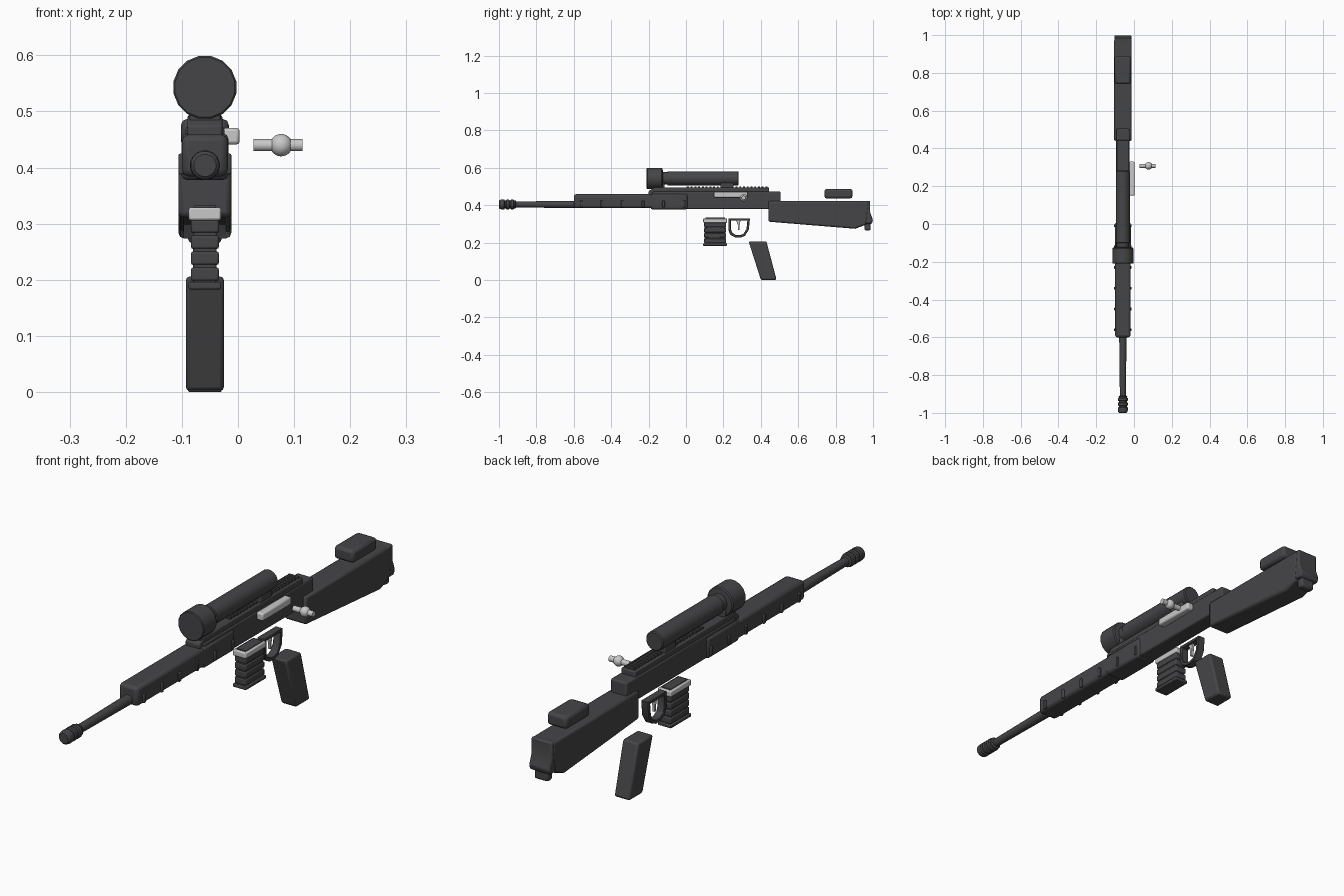
import bpy, bmesh, math
from mathutils import Matrix, Vector

cube = bpy.data.objects.get("Cube")
if cube:
    bpy.data.objects.remove(cube, do_unlink=True)

CX = -0.059  # centre line of the rifle


def material(name, rgb):
    m = bpy.data.materials.new(name)
    m.use_nodes = True
    m.diffuse_color = (*rgb, 1)
    m.node_tree.nodes["Principled BSDF"].inputs["Base Color"].default_value = (*rgb, 1)
    return m


DARK = material("dark gunmetal", (0.06, 0.06, 0.064))
LIGHT = material("light steel", (0.58, 0.58, 0.58))


def finish(name, bm, mat, bevel=0, segments=2):
    bmesh.ops.recalc_face_normals(bm, faces=bm.faces)
    mesh = bpy.data.meshes.new(name)
    bm.to_mesh(mesh)
    bm.free()
    ob = bpy.data.objects.new(name, mesh)
    bpy.context.collection.objects.link(ob)
    mesh.materials.append(mat)
    if bevel:
        mod = ob.modifiers.new("Bevel", "BEVEL")
        mod.width, mod.segments = bevel, segments
    bpy.ops.object.select_all(action="DESELECT")
    ob.select_set(True)
    bpy.context.view_layer.objects.active = ob
    bpy.ops.object.shade_smooth_by_angle(angle=math.radians(30))
    return ob


def box(name, x, y, z, mat=DARK, bevel=0.006, segments=2):
    """Box from (low, high) ranges."""
    bm = bmesh.new()
    bmesh.ops.create_cube(bm, size=1)
    for v in bm.verts:
        v.co = [(r[0] + r[1]) / 2 + c * (r[1] - r[0]) for r, c in zip((x, y, z), v.co)]
    return finish(name, bm, mat, bevel, segments)


def slab(name, half, points, mat=DARK, bevel=0.006):
    """Side profile of (y, z) points, extruded across the width."""
    bm = bmesh.new()
    face = bm.faces.new([bm.verts.new((CX - half, y, z)) for y, z in points])
    new = bmesh.ops.extrude_face_region(bm, geom=[face])["geom"]
    bmesh.ops.translate(bm, vec=(2 * half, 0, 0),
                        verts=[g for g in new if isinstance(g, bmesh.types.BMVert)])
    return finish(name, bm, mat, bevel)


def lathe(name, centre, axis, profile, sides=16, mat=DARK):
    """Turned part: (distance along axis, radius) profile."""
    bm = bmesh.new()
    turn = Vector((0, 0, 1)).rotation_difference(Vector(axis)).to_matrix()
    rings = []
    for d, r in profile:
        rings.append([bm.verts.new(Vector(centre) + turn @ Vector(
            (r * math.cos(2 * math.pi * (i + 0.5) / sides),
             r * math.sin(2 * math.pi * (i + 0.5) / sides), d))) for i in range(sides)])
    for a, b in zip(rings, rings[1:]):
        for i in range(sides):
            j = (i + 1) % sides
            bm.faces.new((a[i], a[j], b[j], b[i]))
    bm.faces.new(rings[0])
    bm.faces.new(rings[-1])
    return finish(name, bm, mat)


def centred(half):
    return (CX - half, CX + half)


# Barrel and ribbed muzzle
lathe("barrel", (CX, 0, 0.404), (0, 1, 0), [(-0.93, 0.016), (-0.58, 0.02)])
muzzle = [(-1.0, 0.02), (-0.995, 0.025)]
for i in range(3):
    y = -0.985 + i * 0.025
    muzzle += [(y, 0.027), (y + 0.013, 0.027), (y + 0.016, 0.022), (y + 0.022, 0.022)]
muzzle += [(-0.912, 0.024), (-0.908, 0.016)]
lathe("muzzle", (CX, 0, 0.404), (0, 1, 0), muzzle)

# Forend with side ribs
box("forend", centred(0.041), (-0.6, 0.0), (0.384, 0.459), bevel=0.012)
box("forend_sleeve", centred(0.042), (-0.19, 0.008), (0.378, 0.461), bevel=0.01)
for side in (-1, 1):
    for i in range(6):
        y = -0.56 + i * 0.11
        x = CX + side * 0.042
        box("forend_rib", (x - 0.005, x + 0.005), (y - 0.007, y + 0.007), (0.388, 0.425), bevel=0.003)

# Receiver and top rail
box("receiver", centred(0.035), (-0.18, 0.505), (0.38, 0.473))
slab("top_rail", 0.031, [(-0.2, 0.455), (0.445, 0.455), (0.445, 0.494), (-0.17, 0.494), (-0.2, 0.475)], bevel=0.004)
for i in range(22):
    y = 0.005 + i * 0.02
    box("rail_tooth", centred(0.022), (y, y + 0.01), (0.49, 0.5), bevel=0)

# Scope and its mounts
lathe("scope", (CX, 0, 0.543), (0, 1, 0),
      [(-0.21, 0.054), (-0.207, 0.057), (-0.13, 0.057), (-0.125, 0.053), (-0.123, 0.034),
       (-0.1, 0.034), (-0.098, 0.038), (0.278, 0.038), (0.282, 0.034)])
for y in (-0.15, 0.22):
    box("scope_mount", centred(0.028), (y - 0.035, y + 0.035), (0.475, 0.52), bevel=0.004)

# Stock, butt plate and cheek rest
slab("stock", 0.047, [(0.44, 0.422), (0.44, 0.312), (0.905, 0.274), (0.965, 0.297), (0.978, 0.422)], bevel=0.009)
slab("butt_plate", 0.045, [(0.93, 0.42), (0.955, 0.3), (0.993, 0.3), (1.0, 0.32), (0.985, 0.36), (0.985, 0.424)])
box("butt_foot", centred(0.03), (0.955, 0.987), (0.265, 0.31), bevel=0.008)
box("cheek_rest", centred(0.043), (0.74, 0.89), (0.436, 0.487), bevel=0.012)

# Magazine: ribbed body with a light top band
box("magazine_core", centred(0.021), (0.1, 0.21), (0.19, 0.31), bevel=0.003)
for i in range(4):
    z = 0.198 + i * 0.0285
    box("magazine_rib", centred(0.025), (0.097, 0.215), (z, z + 0.024), bevel=0.004)
box("magazine_base", centred(0.029), (0.092, 0.219), (0.183, 0.196), bevel=0.003)
box("magazine_band", centred(0.029), (0.092, 0.22), (0.306, 0.329), LIGHT, 0.004)
box("magazine_top", centred(0.02), (0.103, 0.209), (0.325, 0.333), bevel=0.002)

# Trigger guard ring and trigger
outer = [(0.226, 0.33), (0.342, 0.33), (0.336, 0.27), (0.315, 0.236), (0.29, 0.226),
         (0.262, 0.228), (0.236, 0.242), (0.226, 0.27)]
mid = (0.284, 0.282)
bm = bmesh.new()
loops = []
for x, s in ((-0.016, 1), (0.016, 1), (0.016, 0.76), (-0.016, 0.76)):
    loops.append([bm.verts.new((CX + x, mid[0] + (y - mid[0]) * s, mid[1] + (z - mid[1]) * s)) for y, z in outer])
for k in range(4):
    a, b = loops[k], loops[(k + 1) % 4]
    for i in range(len(outer)):
        j = (i + 1) % len(outer)
        bm.faces.new((a[i], a[j], b[j], b[i]))
finish("trigger_guard", bm, DARK, 0.002, 1)
slab("trigger", 0.006, [(0.268, 0.32), (0.292, 0.32), (0.287, 0.295), (0.286, 0.268), (0.277, 0.268), (0.277, 0.295)], LIGHT, 0.002)

# Pistol grip
slab("grip", 0.034, [(0.335, 0.206), (0.43, 0.206), (0.484, 0.002), (0.4, 0.002)], bevel=0.007)
box("grip_base", centred(0.03), (0.402, 0.48), (0, 0.012), bevel=0.003)

# Bolt slide and separate bolt handle
box("bolt_slide", (-0.027, 0.003), (0.15, 0.33), (0.441, 0.471), LIGHT, 0.006)
handle_centre = (0.077, 0.308, 0.44)
lathe("bolt_handle", handle_centre, (1, 0, 0), [(-0.049, 0.011), (0.038, 0.011)], 16, LIGHT)
bm = bmesh.new()
bmesh.ops.create_uvsphere(bm, u_segments=16, v_segments=12, radius=0.02, matrix=Matrix.Translation(handle_centre))
finish("bolt_knob", bm, LIGHT)
